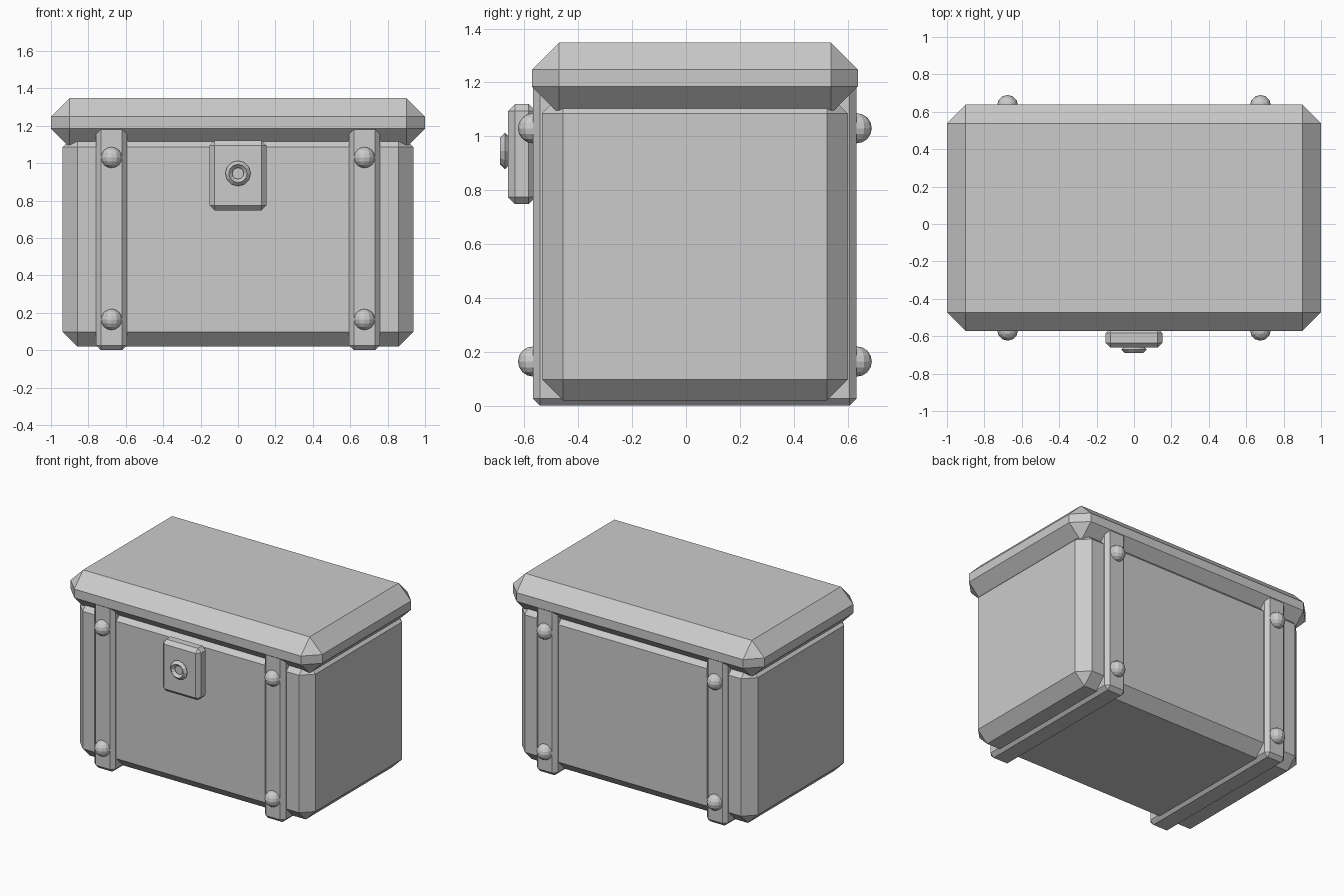
import bpy
import bmesh
from math import pi
from mathutils import Matrix, Vector

if "Cube" in bpy.data.objects:
    bpy.data.objects.remove(bpy.data.objects["Cube"], do_unlink=True)

grey = bpy.data.materials.new("light_grey")
grey.use_nodes = True
colour = (0.6, 0.6, 0.6, 1)
grey.diffuse_color = colour
grey.node_tree.nodes["Principled BSDF"].inputs["Base Color"].default_value = colour

MID_Y = 0.033  # chest centre; the lock shifts it back a little


def finish(name, bm):
    mesh = bpy.data.meshes.new(name)
    bm.to_mesh(mesh)
    bm.free()
    mesh.materials.append(grey)
    obj = bpy.data.objects.new(name, mesh)
    bpy.context.collection.objects.link(obj)
    return obj


def chamfered_box(name, low, high, chamfer):
    low, high = Vector(low), Vector(high)
    bm = bmesh.new()
    bmesh.ops.create_cube(bm, size=1, matrix=Matrix.Translation((low + high) / 2)
                          @ Matrix.Diagonal((*(high - low), 1)))
    bmesh.ops.bevel(bm, geom=bm.edges[:], offset=chamfer, offset_type='OFFSET',
                    segments=1, profile=0.5, affect='EDGES')
    return finish(name, bm)


def centred_box(name, x, half_x, half_y, bottom, top, chamfer):
    return chamfered_box(name, (x - half_x, MID_Y - half_y, bottom),
                         (x + half_x, MID_Y + half_y, top), chamfer)


# Chest body and overhanging lid
centred_box("chest_body", 0, 0.937, 0.568, 0.02, 1.163, 0.078)
centred_box("lid", 0, 1.0, 0.605, 1.085, 1.348, 0.1)

# Straps wrapping the body, each with four round studs
STRAP_HALF_Y = 0.601
for side, x in (("left", 0.676), ("right", -0.676)):
    centred_box(side + "_strap", x, 0.083, STRAP_HALF_Y, 0, 1.22, 0.026)
    for face, sign in (("front", -1), ("back", 1)):
        for level, z in (("lower", 0.164), ("upper", 1.03)):
            bm = bmesh.new()
            bmesh.ops.create_uvsphere(
                bm, u_segments=12, v_segments=8, radius=0.056,
                matrix=Matrix.Translation((x, MID_Y + sign * STRAP_HALF_Y, z)))
            finish(f"{side}_{face}_{level}_stud", bm)

# Lock plate on a hidden mount
chamfered_box("lock_plate", (-0.152, -0.661, 0.748), (0.152, -0.558, 1.12), 0.026)
chamfered_box("lock_mount", (-0.1, -0.57, 0.8), (0.1, -0.52, 1.06), 0.005)

# Keyhole ring with a diamond cross-section
bpy.ops.mesh.primitive_torus_add(major_segments=12, minor_segments=4,
                                 major_radius=0.049, minor_radius=0.019,
                                 location=(0, -0.672, 0.945), rotation=(pi / 2, 0, 0))
ring = bpy.context.object
ring.name = "keyhole_ring"
ring.data.materials.append(grey)
